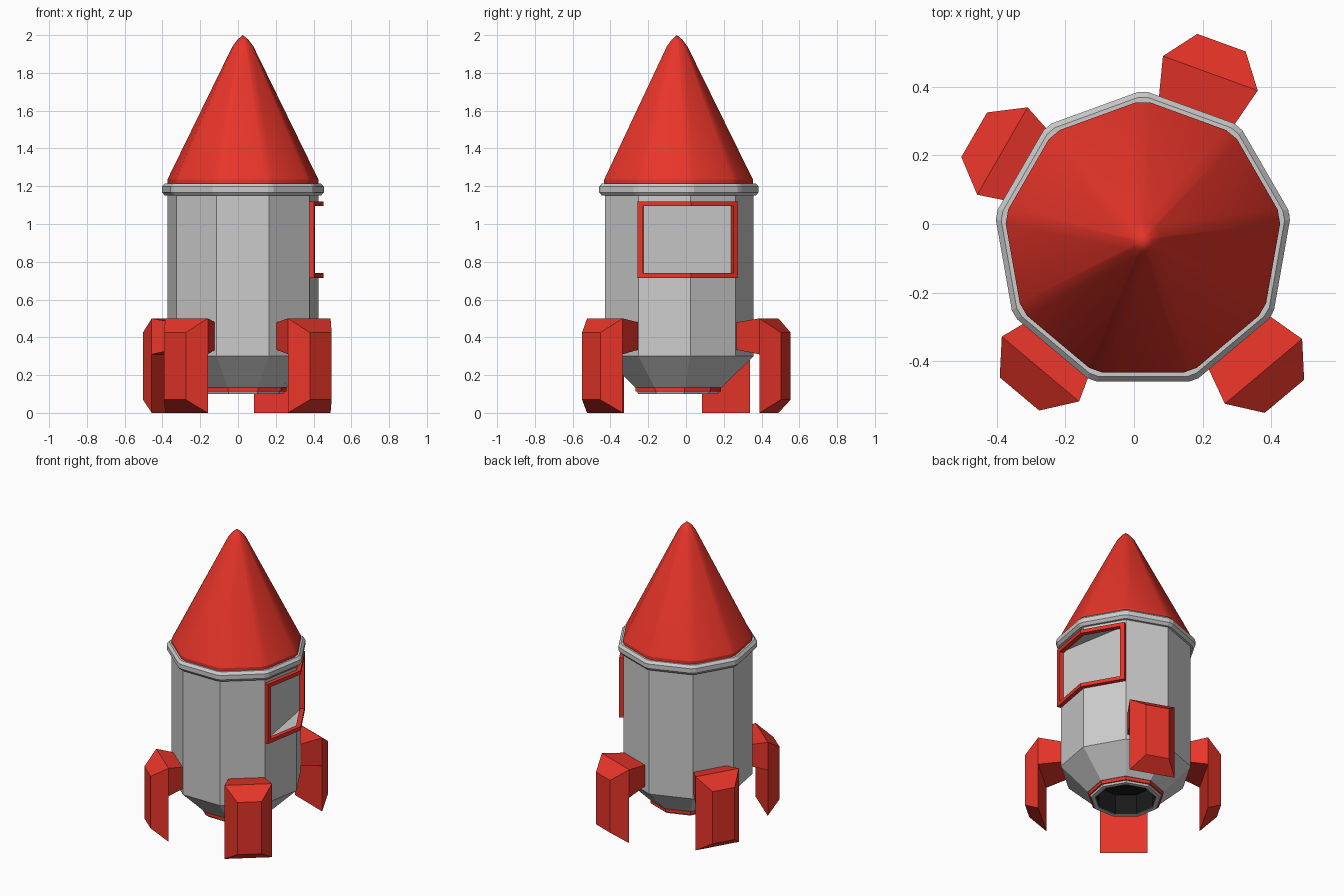
import bpy, bmesh
from math import cos, sin, radians
from mathutils import Vector

if "Cube" in bpy.data.objects:
    bpy.data.objects.remove(bpy.data.objects["Cube"])

CX, CY, R = 0.026, -0.048, 0.406      # hull axis and radius


def material(name, rgb):
    m = bpy.data.materials.new(name)
    m.diffuse_color = (*rgb, 1)
    m.use_nodes = True
    m.node_tree.nodes["Principled BSDF"].inputs["Base Color"].default_value = m.diffuse_color
    return m


RED = material("red", (0.80, 0.035, 0.022))
BLACK = material("dark", (0.01, 0.01, 0.01))


def finish(name, bm, mat=None):
    bmesh.ops.remove_doubles(bm, verts=bm.verts, dist=1e-5)
    bmesh.ops.recalc_face_normals(bm, faces=bm.faces)
    me = bpy.data.meshes.new(name)
    bm.to_mesh(me)
    bm.free()
    ob = bpy.data.objects.new(name, me)
    bpy.context.collection.objects.link(ob)
    if mat:
        me.materials.append(mat)
    return ob


def polar(r, a, z=0.0):
    return Vector((CX + r * cos(radians(a)), CY + r * sin(radians(a)), z))


def lathe(name, profile, mat=None, clip=0.0, closed=False, notch=()):
    """Nine-sided turned shape; clip cuts its corners, notch levels lose the 10 degree corner."""
    bm = bmesh.new()
    rings = []
    for i, (r, z) in enumerate(profile):
        ring = []
        for k in range(9):
            a = 90 + 40 * k
            if clip:
                rr = r * cos(radians(20)) / cos(radians(20 - clip))
                ring += [bm.verts.new(polar(rr, a + s * clip, z)) for s in (-1, 1)]
            else:
                rr = r * cos(radians(40)) if i in notch and k == 7 else r
                ring.append(bm.verts.new(polar(rr, a, z)))
        rings.append(ring)
    pairs = list(zip(rings, rings[1:]))
    if closed:
        pairs.append((rings[-1], rings[0]))
    for a, b in pairs:
        n = len(a)
        for k in range(n):
            j = (k + 1) % n
            bm.faces.new((a[k], a[j], b[j], b[k]))
    return finish(name, bm, mat)


def prism(name, plan, z0, z1, mat):
    """Extrude a plan outline upwards."""
    bm = bmesh.new()
    lo = [bm.verts.new((p.x, p.y, z0)) for p in plan]
    hi = [bm.verts.new((p.x, p.y, z1)) for p in plan]
    n = len(plan)
    bm.faces.new(lo)
    bm.faces.new(hi)
    for k in range(n):
        j = (k + 1) % n
        bm.faces.new((lo[k], lo[j], hi[j], hi[k]))
    return finish(name, bm, mat)


# Hull with the flat recessed window pane cut across one corner
lathe("hull", [(0.19, 0.135), (0.237, 0.135), (R, 0.30), (R, 0.725), (R, 0.725),
               (R, 1.11), (R, 1.11), (R, 1.18)], notch=(4, 5))

# Collar under the nose
lathe("collar", [(0.395, 1.15), (0.422, 1.15), (0.438, 1.168), (0.438, 1.198),
                 (0.422, 1.215), (0.395, 1.215)], clip=2, closed=True)

# Nose cone
nose = lathe("nose_cone", [(0.0, 1.205), (0.41, 1.205), (0.41, 1.235), (0.057, 1.94),
                           (0.03, 1.975), (0.0, 2.0)], RED, clip=3)
bpy.context.view_layer.objects.active = nose
nose.select_set(True)
bpy.ops.object.shade_smooth_by_angle(angle=radians(25))
nose.select_set(False)

# Engine nozzle: red band, grey lip, dark cavity
lathe("nozzle_band", [(0.19, 0.112), (0.233, 0.112), (0.233, 0.136), (0.19, 0.136)], RED, closed=True)
lathe("nozzle_lip", [(0.19, 0.10), (0.218, 0.10), (0.224, 0.113), (0.19, 0.113)], closed=True)
lathe("nozzle_cavity", [(0.189, 0.102), (0.189, 0.24), (0.0, 0.24)], BLACK)

# Window frame wrapping two hull faces
D, W = 0.026, 0.027
corners = [polar(R, a) for a in (-30, 10, 50)]
axis = Vector((CX, CY, 0))
n1 = polar(1, -10) - axis
n2 = polar(1, 30) - axis
mid = polar(1, 10) - axis


def frame_line(d):
    return [corners[0] + n1 * d, corners[1] + mid * (d / cos(radians(20))), corners[2] + n2 * d]


inner, outer = frame_line(-0.004), frame_line(D)
for name, z in (("window_sill", 0.715), ("window_header", 1.095)):
    prism(name, inner + outer[::-1], z, z + 0.025, RED)
for name, i, n in (("window_left_bar", 0, n1), ("window_right_bar", 2, n2)):
    step = (corners[1] - corners[i]).normalized() * W
    prism(name, [inner[i], outer[i], outer[i] + step, inner[i] + step], 0.735, 1.10, RED)


def fin(name, ang, reach, shift):
    """Short arm flaring into a hanging leg with a chamfered outer face."""
    u = polar(1, ang) - axis
    t = Vector((-u.y, u.x, 0))
    bm = bmesh.new()

    def pair(r, w, z):
        p = axis + u * r + Vector((0, 0, z))
        return [bm.verts.new(p + t * (shift + s * w)) for s in (-1, 1)]

    r1, r2 = reach - 0.095, reach
    root_t, root_b = pair(0.35, 0.102, 0.475), pair(0.35, 0.102, 0.34)
    top, knee, foot = pair(r1, 0.147, 0.50), pair(r1, 0.147, 0.31), pair(r1, 0.147, 0.0)
    out_t, out_b = pair(r2, 0.075, 0.425), pair(r2, 0.075, 0.07)
    loop = [root_t, top, out_t, out_b, foot, knee, root_b]
    for a, b in zip(loop, loop[1:] + loop[:1]):
        bm.faces.new((a[0], a[1], b[1], b[0]))
    for s in (0, 1):
        bm.faces.new([p[s] for p in (root_t, top, knee, root_b)])
        bm.faces.new([p[s] for p in (top, out_t, out_b, foot, knee)])
    finish(name, bm, RED)


# Four fins
for i, (ang, reach, shift) in enumerate(((70, 0.62, -0.018), (150, 0.58, -0.021),
                                         (230, 0.574, 0.012), (310, 0.613, 0.024))):
    fin(f"fin_{i + 1}", ang, reach, shift)
